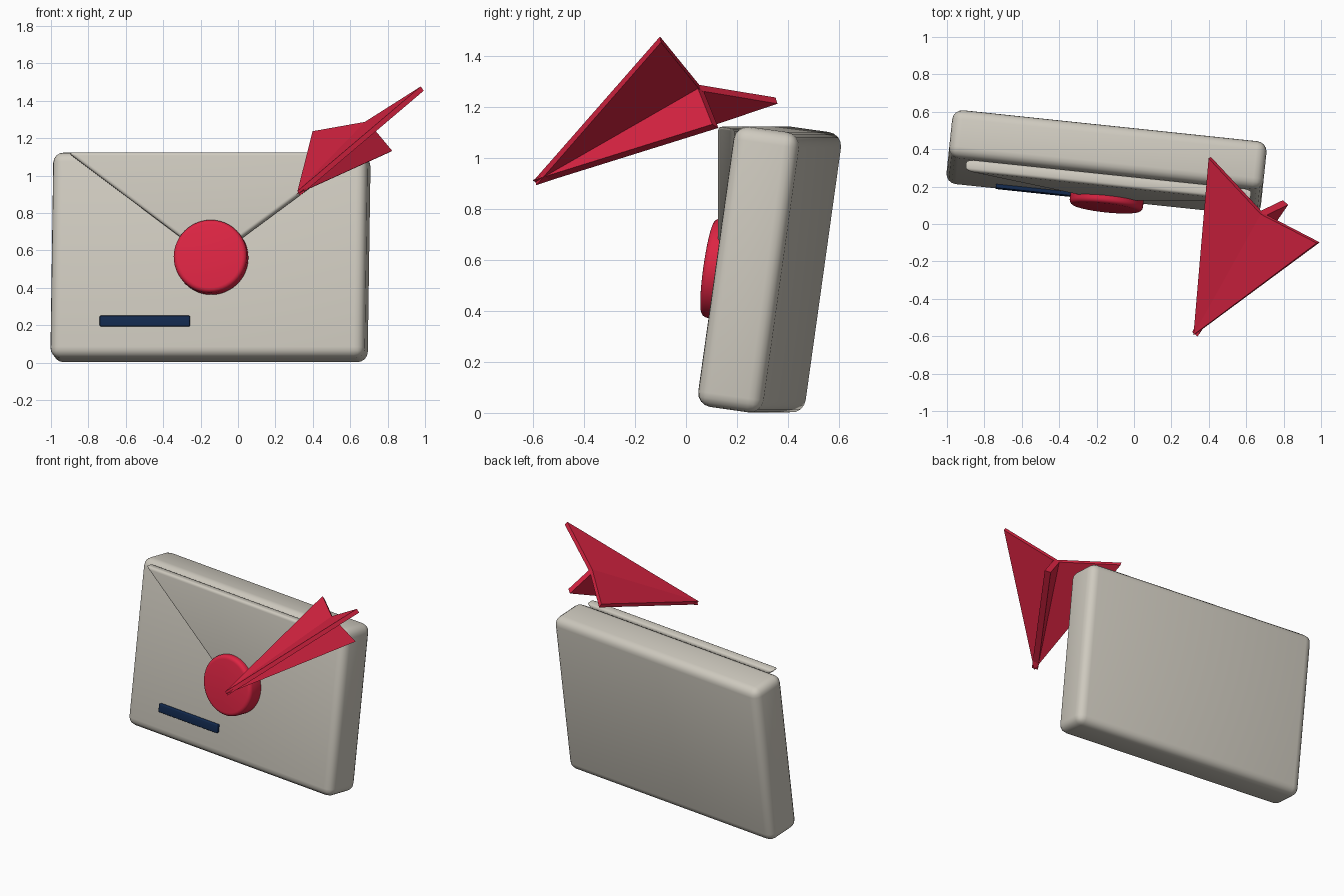
import bpy, bmesh
from math import radians
from mathutils import Matrix, Vector

if "Cube" in bpy.data.objects:
    bpy.data.objects.remove(bpy.data.objects["Cube"], do_unlink=True)


def material(name, rgb):
    m = bpy.data.materials.new(name)
    m.use_nodes = True
    colour = (*rgb, 1)
    m.diffuse_color = colour
    m.node_tree.nodes["Principled BSDF"].inputs["Base Color"].default_value = colour
    return m


paper = material("warm grey paper", (0.62, 0.59, 0.52))
red = material("crimson", (0.72, 0.018, 0.056))
navy = material("navy", (0.006, 0.022, 0.075))

# The envelope leans back and turns a little to one side
pose = (Matrix.Translation((-0.147, 0.328, 0.5625))
        @ Matrix.Rotation(radians(-6), 4, 'Z') @ Matrix.Rotation(radians(-8), 4, 'X'))
WIDTH, DEPTH, HEIGHT = 1.69, 0.26, 1.11
FRONT = -DEPTH / 2


def finish(name, bm, mat, matrix=None, bevel=0, segments=4):
    bmesh.ops.recalc_face_normals(bm, faces=bm.faces)
    mesh = bpy.data.meshes.new(name)
    bm.to_mesh(mesh)
    bm.free()
    mesh.materials.append(mat)
    ob = bpy.data.objects.new(name, mesh)
    bpy.context.collection.objects.link(ob)
    if matrix:
        ob.matrix_world = matrix
    if bevel:
        mod = ob.modifiers.new("rounded edges", 'BEVEL')
        mod.width, mod.segments = bevel, segments
        mod.limit_method, mod.angle_limit = 'ANGLE', radians(40)
        bpy.ops.object.select_all(action='DESELECT')
        ob.select_set(True)
        bpy.context.view_layer.objects.active = ob
        bpy.ops.object.modifier_apply(modifier=mod.name)
        bpy.ops.object.shade_smooth_by_angle(angle=radians(40))
    return ob


def block(name, centre, size, mat, bevel):
    bm = bmesh.new()
    bmesh.ops.create_cube(bm, size=1)
    bmesh.ops.scale(bm, vec=size, verts=bm.verts)
    bmesh.ops.translate(bm, vec=centre, verts=bm.verts)
    return finish(name, bm, mat, pose, bevel)


# Envelope body and address stripe
block("envelope_body", (0, 0, 0), (WIDTH, DEPTH, HEIGHT), paper, 0.055)
block("address_stripe", (-0.333, FRONT, -0.363), (0.485, 0.04, 0.056), navy, 0.006)

# Triangular flap lying over the front
bm = bmesh.new()
corners = [(-0.755, 0.54), (0.795, 0.54), (0.022, -0.04)]
face = bm.faces.new([bm.verts.new((x, FRONT - 0.005, z)) for x, z in corners])
extruded = bmesh.ops.extrude_face_region(bm, geom=[face])["geom"]
bmesh.ops.translate(bm, vec=(0, -0.065, 0),
                    verts=[v for v in extruded if isinstance(v, bmesh.types.BMVert)])
finish("envelope_flap", bm, paper, pose, 0.018)

# Round wax seal
bm = bmesh.new()
bmesh.ops.create_cone(bm, cap_ends=True, segments=48, radius1=0.197, radius2=0.197, depth=0.12)
bmesh.ops.rotate(bm, matrix=Matrix.Rotation(radians(90), 3, 'X'), verts=bm.verts)
bmesh.ops.translate(bm, vec=(0.022, FRONT - 0.05, -0.025), verts=bm.verts)
finish("round_seal", bm, red, pose, 0.025)

# Paper plane: two wings meeting at a fold, with a keel below it
nose = Vector((0.325, -0.59, 0.905))
far_tip = Vector((0.405, 0.355, 1.225))
near_tip = Vector((0.985, -0.10, 1.465))
fold = Vector((0.685, 0.055, 1.275))
keel_tip = Vector((0.81, 0.115, 1.125))


def sheet(name, triangles, thickness):
    bm = bmesh.new()
    for tri in triangles:
        bm.faces.new([bm.verts.new(p) for p in tri])
    bmesh.ops.remove_doubles(bm, verts=bm.verts, dist=0.0001)
    ob = finish(name, bm, red)
    mod = ob.modifiers.new("thickness", 'SOLIDIFY')
    mod.thickness, mod.offset = thickness, 0
    return ob


sheet("plane_wings", [(nose, far_tip, fold), (nose, fold, near_tip)], 0.028)
sheet("plane_keel", [(nose, fold, keel_tip)], 0.04)
